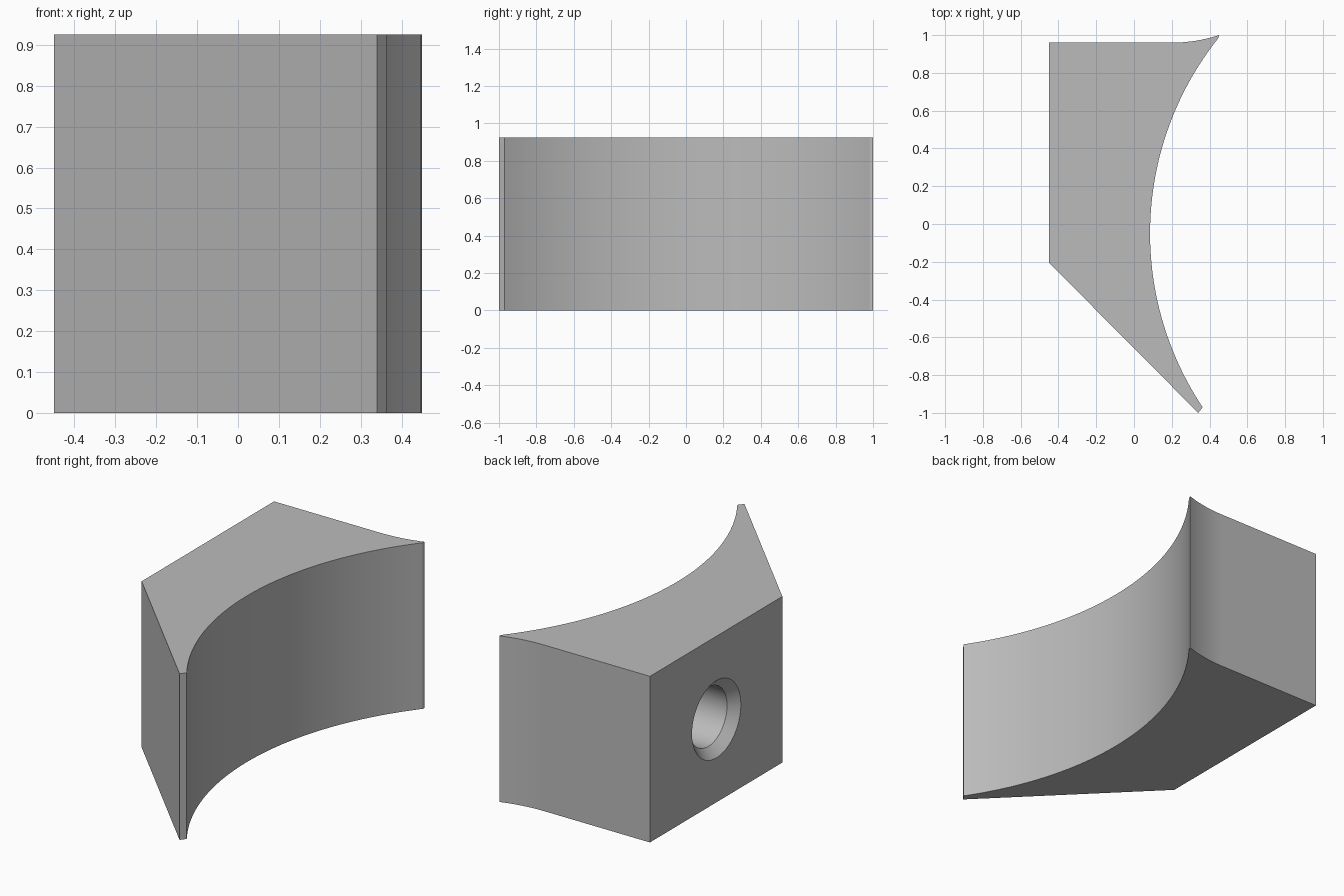
import bpy, bmesh, math
from mathutils import Matrix, Vector

cube = bpy.data.objects.get("Cube")
if cube:
    bpy.data.objects.remove(cube, do_unlink=True)

HEIGHT = 0.925


def make_object(name, bm):
    bmesh.ops.recalc_face_normals(bm, faces=bm.faces)
    mesh = bpy.data.meshes.new(name)
    bm.to_mesh(mesh)
    bm.free()
    obj = bpy.data.objects.new(name, mesh)
    bpy.context.collection.objects.link(obj)
    return obj


def arc(center_x, center_y, radius, start, end, steps):
    angles = [start + (end - start) * i / steps for i in range(steps + 1)]
    return [(center_x + radius * math.cos(a), center_y + radius * math.sin(a)) for a in angles]


grey = bpy.data.materials.new("plain grey")
grey.use_nodes = True
color = (0.5, 0.5, 0.5, 1)
grey.diffuse_color = color
grey.node_tree.nodes["Principled BSDF"].inputs["Base Color"].default_value = color

# Outline: flat back and slanted side, concave front, flared upper edge
R, CY = 1.66, -0.05
hollow = arc(0.085 + R, CY, R, math.pi + math.asin(0.92 / R),
             math.pi - math.asin(1.035 / R), 48)
flare_r = 0.8
flare = arc(0.2, 0.96 + flare_r, flare_r, -math.pi / 2 + math.asin(0.25 / flare_r),
            -math.pi / 2, 10)
outline = [(-0.45, -0.205), (0.34, -1.0)] + hollow + flare + [(-0.45, 0.96)]

# Body block
bm = bmesh.new()
base = bm.faces.new([bm.verts.new((x, y, 0)) for x, y in outline])
top = bmesh.ops.extrude_face_region(bm, geom=[base])["geom"]
bmesh.ops.translate(bm, vec=(0, 0, HEIGHT),
                    verts=[v for v in top if isinstance(v, bmesh.types.BMVert)])
body = make_object("curved_block", bm)
body.data.materials.append(grey)

# Chamfered blind hole cutter, revolved around the x axis
bm = bmesh.new()
profile = [(-0.05, 0), (-0.05, 0.265), (0.05, 0.165), (0.40, 0.165), (0.40, 0)]
verts = [bm.verts.new((x, r, 0)) for x, r in profile]
edges = [bm.edges.new(pair) for pair in zip(verts, verts[1:])]
bmesh.ops.spin(bm, geom=verts + edges, cent=(0, 0, 0), axis=(1, 0, 0),
               angle=math.tau, steps=48)
bmesh.ops.remove_doubles(bm, verts=bm.verts, dist=0.0001)
bmesh.ops.transform(bm, matrix=Matrix.Translation(Vector((-0.45, 0.375, HEIGHT / 2))),
                    verts=bm.verts)
cutter = make_object("hole_cutter", bm)
cutter.data.materials.append(grey)

# Cut the hole and bake the result
cut = body.modifiers.new("hole", "BOOLEAN")
cut.operation = "DIFFERENCE"
cut.solver = "EXACT"
cut.object = cutter
bpy.context.view_layer.objects.active = body
bpy.ops.object.select_all(action="DESELECT")
body.select_set(True)
bpy.ops.object.modifier_apply(modifier=cut.name)
bpy.data.objects.remove(cutter, do_unlink=True)
bpy.ops.object.shade_smooth_by_angle(angle=math.radians(20))
